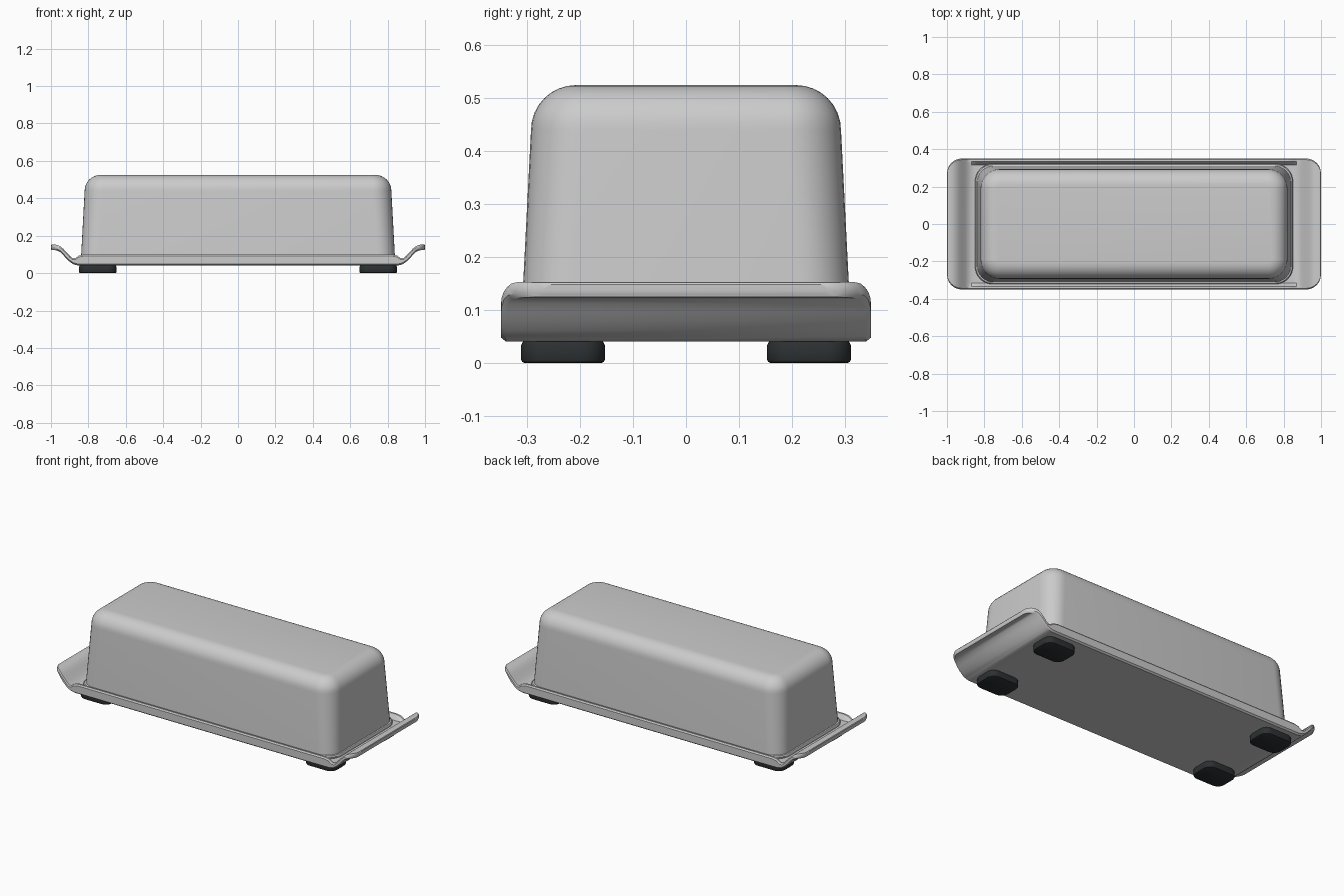
import bpy, bmesh, math

if "Cube" in bpy.data.objects:
    bpy.data.objects.remove(bpy.data.objects["Cube"])


def material(name, rgb):
    m = bpy.data.materials.new(name)
    m.diffuse_color = (*rgb, 1)
    m.use_nodes = True
    m.node_tree.nodes["Principled BSDF"].inputs["Base Color"].default_value = m.diffuse_color
    return m


def loft(name, rings, mat, cap_start=True, cap_end=True, angle=35):
    """Skin a list of equal-length closed rings into one smooth-shaded object."""
    bm = bmesh.new()
    vs = [[bm.verts.new(p) for p in ring] for ring in rings]
    n = len(vs[0])
    for a, b in zip(vs, vs[1:]):
        for i in range(n):
            j = (i + 1) % n
            bm.faces.new((a[i], a[j], b[j], b[i]))
    if cap_start:
        bm.faces.new(vs[0][::-1])
    if cap_end:
        bm.faces.new(vs[-1])
    bmesh.ops.recalc_face_normals(bm, faces=bm.faces)
    me = bpy.data.meshes.new(name)
    bm.to_mesh(me)
    bm.free()
    ob = bpy.data.objects.new(name, me)
    bpy.context.collection.objects.link(ob)
    me.materials.append(mat)
    bpy.ops.object.select_all(action='DESELECT')
    ob.select_set(True)
    bpy.context.view_layer.objects.active = ob
    bpy.ops.object.shade_smooth_by_angle(angle=math.radians(angle))
    return ob


def rounded_rect(hx, hy, r, z, cx=0, cy=0, seg=8):
    pts = []
    for k, (sx, sy) in enumerate([(1, 1), (-1, 1), (-1, -1), (1, -1)]):
        for i in range(seg + 1):
            a = math.pi / 2 * (k + i / seg)
            pts.append((cx + sx * (hx - r) + r * math.cos(a),
                        cy + sy * (hy - r) + r * math.sin(a), z))
    return pts


lid_mat = material("pale_lid", (0.8, 0.82, 0.82))
tray_mat = material("grey_tray", (0.52, 0.52, 0.52))
foot_mat = material("dark_rubber", (0.025, 0.03, 0.032))

# Tray: cross-sections along x with upturned end handles and raised side rims
# station: x, top z, bottom z, rim z
stations = [(0.0, .07, .04, .1), (.82, .07, .04, .1), (.85, .07, .04, .094),
            (.87, .072, .044, .080), (.885, .08, .05, .08), (.90, .093, .061, .093),
            (.92, .115, .08, .115), (.935, .131, .097, .131), (.95, .143, .112, .143),
            (.965, .150, .120, .150), (.98, .153, .123, .153),
            (.991, .153, .124, .153), (.997, .152, .125, .152), (1.0, .148, .129, .148)]
R = 0.08


def tray_section(x, top, bottom, rim):
    over = max(0, abs(x) - (1 - R))
    w = 0.35 - R + math.sqrt(max(0, R * R - over * over))
    half = [(w - .010, bottom), (w, bottom + .008), (w, rim - .008),
            (w - .006, rim), (w - .016, rim), (w - .034, top)]
    return ([(x, y, z) for y, z in half] +
            [(x, -y, z) for y, z in reversed(half)])


both = [(-s[0], *s[1:]) for s in reversed(stations[1:])] + stations
loft("tray", [tray_section(*s) for s in both], tray_mat)

# Lid: tapered hollow cover with a rounded crown and a small foot flange
rings = [rounded_rect(.850, .322, .095, .071),
         rounded_rect(.850, .322, .095, .080),
         rounded_rect(.846, .318, .093, .086),
         rounded_rect(.839, .311, .090, .088)]
F = 0.085
for i in range(9):
    a = math.pi / 2 * i / 8
    inset = F * (1 - math.cos(a))
    rings.append(rounded_rect(.820 - inset, .293 - inset, .1 - .9 * inset,
                              .44 + F * math.sin(a)))
lid = loft("lid", rings, lid_mat, cap_start=False)
shell = lid.modifiers.new("shell", 'SOLIDIFY')
shell.thickness = 0.015
shell.offset = -1

# Four rubber feet
for sx, side in ((-1, "left"), (1, "right")):
    for sy, end in ((-1, "front"), (1, "back")):
        cx, cy = sx * .75, sy * .2325
        loft(f"foot_{end}_{side}",
             [rounded_rect(.1 - d, .079 - d, .045 - d, z, cx, cy, 6)
              for d, z in ((.006, 0), (.002, .002), (0, .006), (0, .034), (.004, .041))],
             foot_mat)
